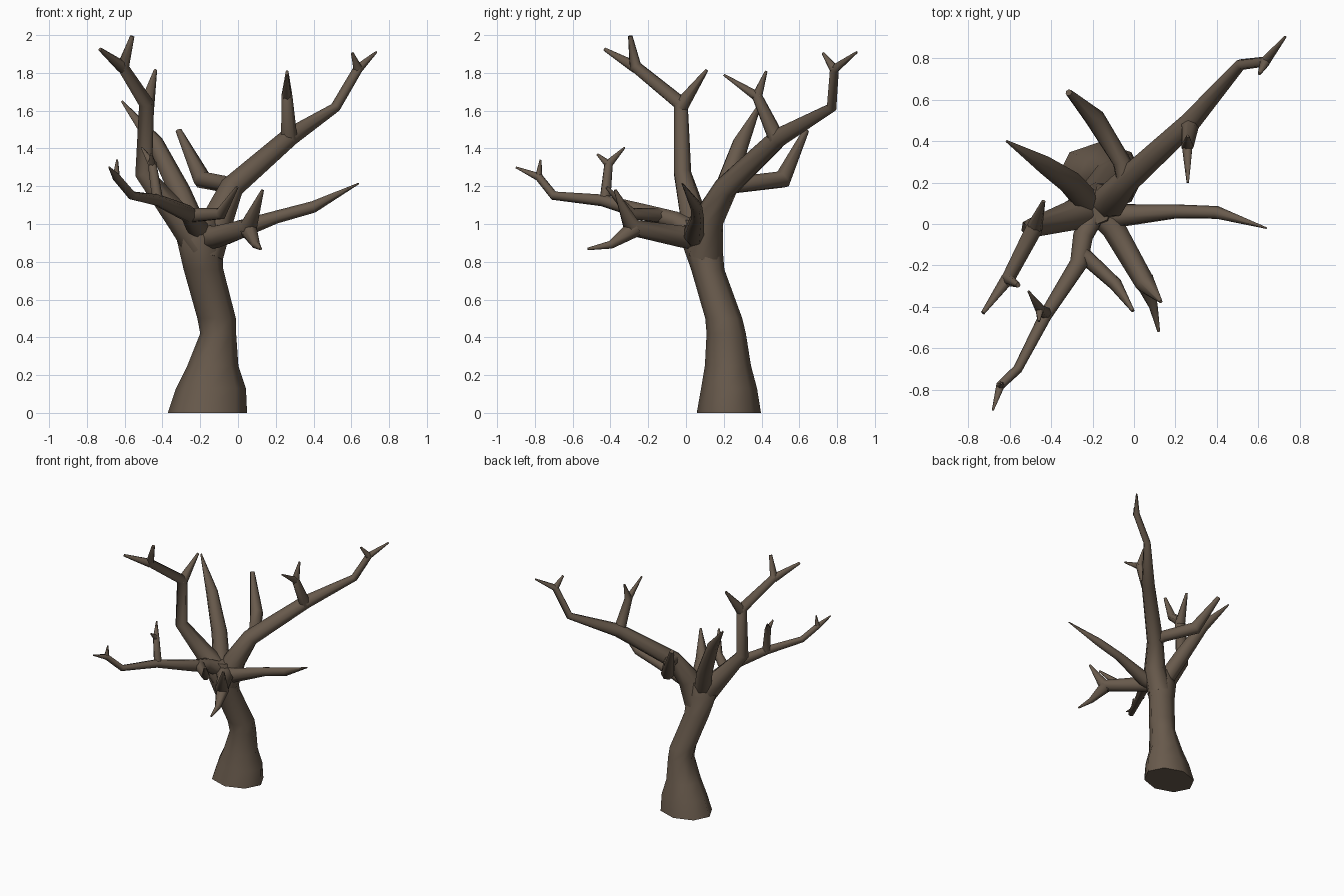
import bpy, bmesh, math
from mathutils import Vector

bark = bpy.data.materials.new("bark_brown")
bark.diffuse_color = (0.14, 0.103, 0.073, 1)


def finish(name, bm):
    bmesh.ops.recalc_face_normals(bm, faces=bm.faces)
    me = bpy.data.meshes.new(name)
    bm.to_mesh(me)
    bm.free()
    me.materials.append(bark)
    ob = bpy.data.objects.new(name, me)
    bpy.context.collection.objects.link(ob)
    bpy.ops.object.select_all(action='DESELECT')
    ob.select_set(True)
    bpy.context.view_layer.objects.active = ob
    bpy.ops.object.shade_smooth_by_angle(angle=math.radians(60))


def skin(bm, rings):
    n = len(rings[0])
    for a, b in zip(rings, rings[1:]):
        for i in range(n):
            j = (i + 1) % n
            bm.faces.new((a[i], a[j], b[j], b[i]))
    bm.faces.new(rings[0][::-1])
    bm.faces.new(rings[-1])


def branch(name, pts, sides=7):
    """Tapered tube through points (x, y, z, radius)."""
    bm = bmesh.new()
    P = [Vector(p[:3]) for p in pts]
    rings, u = [], None
    for k, p in enumerate(P):
        t = Vector()
        if k > 0:
            t += (p - P[k - 1]).normalized()
        if k < len(P) - 1:
            t += (P[k + 1] - p).normalized()
        t.normalize()
        if u is None:
            u = t.orthogonal()
        u = (u - t * u.dot(t)).normalized()   # carry the frame along
        v = t.cross(u)
        r = pts[k][3]
        rings.append([bm.verts.new(p + r * (math.cos(a) * u + math.sin(a) * v))
                      for a in (2 * math.pi * i / sides for i in range(sides))])
    skin(bm, rings)
    finish(name, bm)


# Trunk: level elliptical rings (x, y, z, rx, ry) with a flared foot
trunk = [(-.162, .227, 0, .21, .17), (-.143, .228, .13, .185, .148),
         (-.133, .222, .25, .135, .122), (-.105, .213, .42, .095, .104),
         (-.113, .2, .5, .102, .098), (-.183, .115, .76, .105, .088),
         (-.205, .08, .92, .12, .11), (-.19, .08, 1.02, .085, .085)]
bm = bmesh.new()
skin(bm, [[bm.verts.new((x + rx * math.cos(i * math.pi / 4), y + ry * math.sin(i * math.pi / 4), z))
           for i in range(8)] for x, y, z, rx, ry in trunk])
finish("trunk", bm)

# Long limb to the back right, with its twigs
branch("back_right_limb", [(-.17, .1, .84, .095), (-.11, .115, 1.02, .085), (-.035, .21, 1.19, .065),
                           (.27, .49, 1.455, .052), (.515, .77, 1.615, .028),
                           (.635, .785, 1.82, .026), (.732, .905, 1.91, .006)])
branch("back_right_tip_twig", [(.635, .785, 1.82, .026), (.605, .725, 1.905, .008)])
branch("back_right_twig", [(.27, .48, 1.45, .045), (.258, .375, 1.68, .03), (.26, .425, 1.81, .007)])
branch("back_right_twig_fork", [(.258, .385, 1.67, .028), (.26, .2, 1.79, .006)])

# Thick stubs at the back
branch("back_stub", [(-.04, .2, 1.2, .045), (-.06, .3, 1.21, .045), (-.19, .51, 1.235, .05),
                     (-.315, .635, 1.495, .017)])
branch("back_left_stub", [(-.22, .1, .96, .065), (-.31, .2, 1.17, .06), (-.44, .29, 1.43, .045),
                          (-.615, .4, 1.65, .006)])

# Spike to the right
branch("right_spike", [(-.2, .05, .92, .06), (-.06, .04, .945, .056), (.2, .06, 1.035, .035),
                       (.4, .055, 1.09, .032), (.64, -.02, 1.215, .004)])

# Short forked branch at the front
branch("front_branch", [(-.18, .07, .93, .07), (-.1, -.02, .935, .06), (.055, -.29, .985, .05),
                        (.13, -.375, 1.18, .008)])
branch("front_branch_fork", [(.05, -.27, .98, .05), (.095, -.4, .89, .022), (.12, -.52, .868, .007)])

# Low limb to the front left, with its twigs
branch("front_left_limb", [(-.2, .04, .96, .06), (-.245, -.06, 1.02, .05), (-.265, -.19, 1.055, .045),
                           (-.425, -.44, 1.125, .032), (-.56, -.7, 1.15, .024),
                           (-.645, -.78, 1.25, .022), (-.682, -.9, 1.3, .005)])
branch("front_left_tip_twig", [(-.645, -.78, 1.25, .02), (-.64, -.77, 1.34, .005)])
branch("front_left_twig", [(-.425, -.43, 1.12, .03), (-.455, -.41, 1.32, .024), (-.51, -.325, 1.405, .005)])
branch("front_left_twig_fork", [(-.455, -.41, 1.315, .022), (-.46, -.47, 1.37, .006)])
branch("front_left_side_branch", [(-.255, -.14, 1.045, .04), (-.09, -.29, 1.055, .033),
                                  (-.005, -.42, 1.195, .008)])

# Tall limb to the left, forking twice
branch("left_limb", [(-.2, .08, .9, .1), (-.31, .04, 1.03, .075), (-.5, -.02, 1.27, .048),
                     (-.485, -.03, 1.64, .042), (-.61, -.27, 1.835, .034), (-.56, -.295, 1.995, .012)])
branch("left_limb_twig", [(-.485, -.03, 1.62, .042), (-.437, .11, 1.815, .009)])
branch("left_limb_tip_fork", [(-.61, -.265, 1.83, .033), (-.73, -.43, 1.925, .01)])
